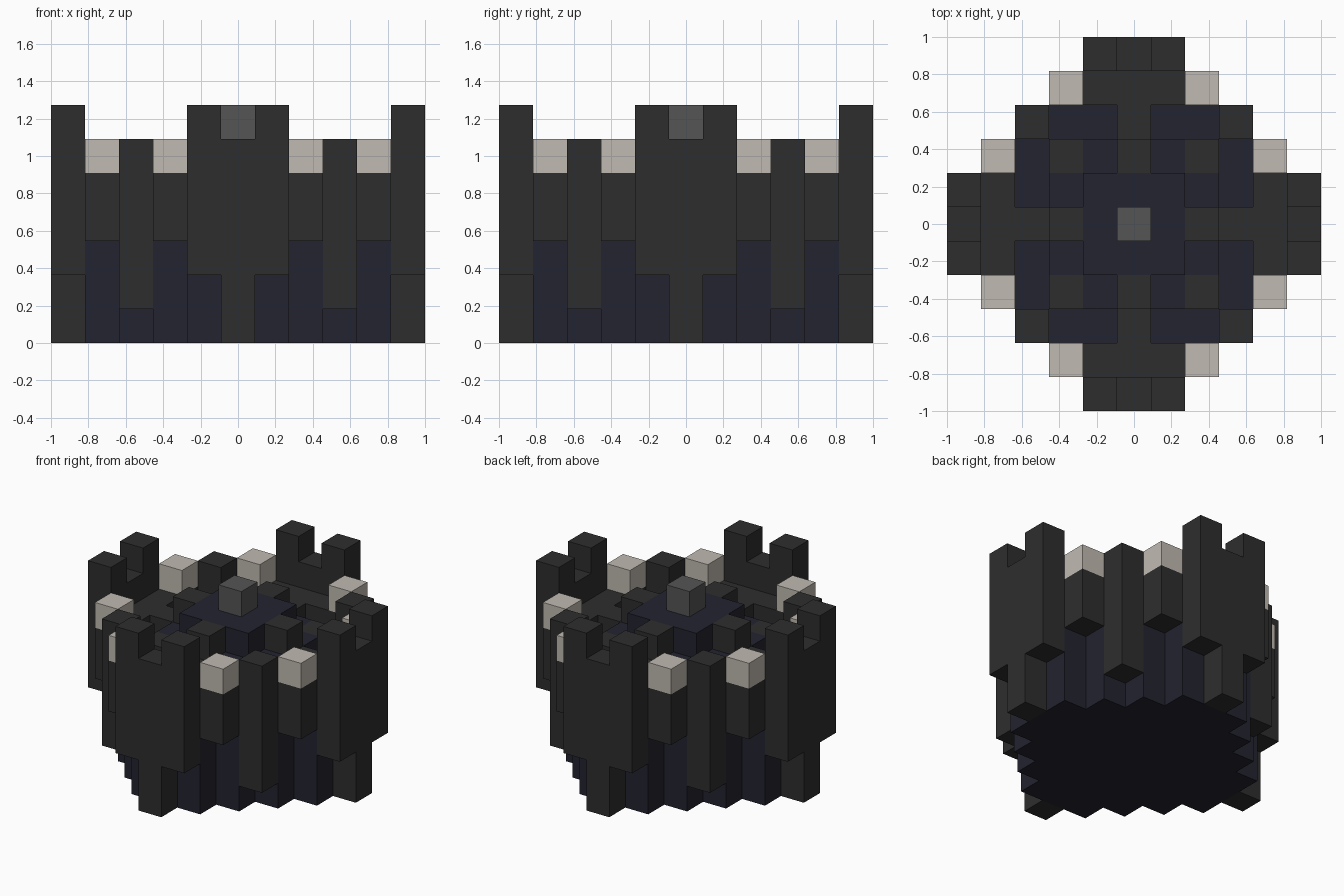
import bpy
import bmesh
from mathutils import Vector

if "Cube" in bpy.data.objects:
    bpy.data.objects.remove(bpy.data.objects["Cube"])

UNIT = 2 / 11  # edge of one block


def make_material(name, colour):
    mat = bpy.data.materials.new(name)
    mat.use_nodes = True
    rgba = (*colour, 1)
    mat.diffuse_color = rgba
    bsdf = mat.node_tree.nodes["Principled BSDF"]
    bsdf.inputs["Base Color"].default_value = rgba
    bsdf.inputs["Roughness"].default_value = 0.9
    return mat


charcoal = make_material("charcoal", (0.027, 0.027, 0.027))
navy = make_material("dark navy", (0.016, 0.017, 0.028))
cream = make_material("warm cream", (0.53, 0.49, 0.44))
grey = make_material("mid grey", (0.09, 0.09, 0.09))


def mirrored(i, j):
    """All positions of a column under the four-fold mirror symmetry."""
    return {(sx * a, sy * b) for a, b in ((i, j), (j, i))
            for sx in (-1, 1) for sy in (-1, 1)}


def blocks(*columns):
    """Fill columns given as (i, j, bottom, top) and mirror them all round."""
    return {(x, y, z) for i, j, low, high in columns
            for x, y in mirrored(i, j) for z in range(low, high)}


# Parts as stacks of blocks
base = {(i, j, k) for i in range(-4, 5) for j in range(-4, 5)
        for k in range(3) if abs(i) + abs(j) <= 5}
parts = {
    "stepped_base": (navy, base),
    "raised_platform": (navy, blocks((0, 0, 3, 6), (1, 0, 3, 6), (1, 1, 3, 6))),
    "platform_steps": (navy, blocks((2, 1, 3, 5), (3, 1, 3, 4), (3, 2, 3, 4))),
    "platform_piers": (charcoal, blocks((2, 0, 3, 6), (2, 2, 3, 5))),
    "walkways": (charcoal, blocks((3, 0, 3, 5), (4, 0, 3, 5), (4, 1, 3, 5))),
    "side_towers": (charcoal, blocks((5, 0, 0, 6), (5, 1, 2, 7))),
    "corner_pillars": (charcoal, blocks((3, 3, 1, 6))),
    "lamp_posts": (charcoal, blocks((4, 2, 3, 5))),
    "lamps": (cream, blocks((4, 2, 5, 6))),
    "centre_block": (grey, blocks((0, 0, 6, 7))),
}
solid = set().union(*(cells for _, cells in parts.values()))


def build(name, mat, cells):
    """Make one object from the outer faces of its blocks."""
    bm = bmesh.new()
    for cell in sorted(cells):
        centre = Vector(cell) + Vector((0, 0, 0.5))
        for axis in range(3):
            for sign in (-1, 1):
                n = Vector((0, 0, 0))
                n[axis] = sign
                if tuple(int(c + d) for c, d in zip(cell, n)) in solid:
                    continue
                u = Vector((0, 0, 0))
                u[(axis + 1) % 3] = 1
                v = n.cross(u)
                bm.faces.new([bm.verts.new((centre + (n + p * u + q * v) / 2) * UNIT)
                              for p, q in ((-1, -1), (1, -1), (1, 1), (-1, 1))])
    bmesh.ops.remove_doubles(bm, verts=bm.verts, dist=UNIT / 100)
    # Merge flat block faces into larger panels
    bmesh.ops.dissolve_limit(bm, angle_limit=0.01, verts=bm.verts, edges=bm.edges)
    mesh = bpy.data.meshes.new(name)
    bm.to_mesh(mesh)
    bm.free()
    mesh.materials.append(mat)
    bpy.context.collection.objects.link(bpy.data.objects.new(name, mesh))


for part, (material, cells) in parts.items():
    build(part, material, cells)
